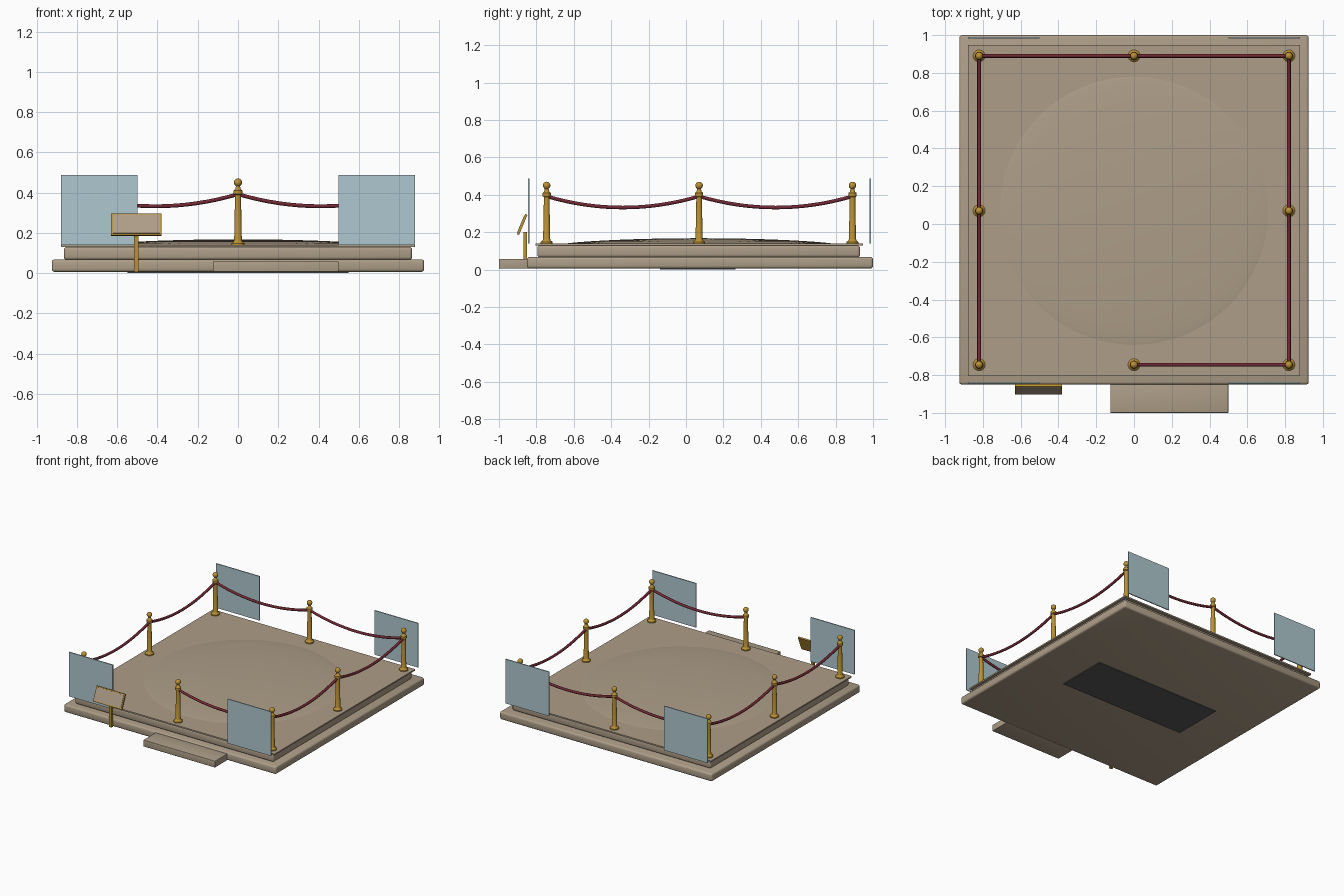
import bpy, bmesh, math
from mathutils import Vector

cube = bpy.data.objects.get("Cube")
if cube:
    bpy.data.objects.remove(cube, do_unlink=True)


def material(name, r, g, b):
    m = bpy.data.materials.new(name)
    m.use_nodes = True
    m.diffuse_color = (r, g, b, 1)
    m.node_tree.nodes["Principled BSDF"].inputs["Base Color"].default_value = (r, g, b, 1)
    return m


stone = material("warm_stone", 0.42, 0.34, 0.245)
gold = material("aged_gold", 0.50, 0.29, 0.035)
velvet = material("red_velvet", 0.17, 0.022, 0.035)
glass = material("pale_blue_glass", 0.43, 0.58, 0.63)
charcoal = material("charcoal", 0.10, 0.10, 0.105)


def finish(name, bm, mat, smooth=True):
    bmesh.ops.recalc_face_normals(bm, faces=bm.faces)
    mesh = bpy.data.meshes.new(name)
    bm.to_mesh(mesh)
    bm.free()
    mesh.materials.append(mat)
    obj = bpy.data.objects.new(name, mesh)
    bpy.context.collection.objects.link(obj)
    if smooth:
        bpy.ops.object.select_all(action='DESELECT')
        obj.select_set(True)
        bpy.context.view_layer.objects.active = obj
        bpy.ops.object.shade_smooth_by_angle(angle=math.radians(40))
    return obj


def box(name, low, high, mat, bevel=0):
    """Box between two corners, with optional rounded edges."""
    low, high = Vector(low), Vector(high)
    bm = bmesh.new()
    bmesh.ops.create_cube(bm, size=1)
    for v in bm.verts:
        v.co = (low + high) / 2 + v.co * (high - low)
    if bevel:
        bmesh.ops.bevel(bm, geom=bm.edges[:], offset=bevel, segments=3,
                        profile=0.5, affect='EDGES')
    return finish(name, bm, mat, bevel > 0)


def lathe(name, profile, centre, mat, steps):
    """Spin a (radius, height) profile around a vertical axis."""
    bm = bmesh.new()
    verts = [bm.verts.new((r, 0, z)) for r, z in profile]
    edges = [bm.edges.new(pair) for pair in zip(verts, verts[1:])]
    bmesh.ops.spin(bm, geom=verts + edges, cent=(0, 0, 0), axis=(0, 0, 1),
                   angle=math.tau, steps=steps, use_duplicate=False)
    bmesh.ops.remove_doubles(bm, verts=bm.verts, dist=0.0003)
    obj = finish(name, bm, mat)
    obj.location = centre
    return obj


# Stepped platform
box("platform_base", (-0.925, -0.85, 0.006), (0.925, 1, 0.068), stone, 0.014)
box("platform_upper_tier", (-0.865, -0.795, 0.066), (0.865, 0.93, 0.13), stone, 0.014)
box("platform_top_plate", (-0.88, -0.805, 0.129), (0.88, 0.947, 0.14), stone)
box("entry_step", (-0.125, -1, 0.006), (0.5, -0.84, 0.058), stone, 0.004)
box("underside_panel", (-0.55, -0.14, 0), (0.55, 0.265, 0.01), charcoal)

# Low mound in the middle of the floor
mound = [(0.72 * math.cos(a), 0.138 + 0.03 * math.sin(a) ** 1.5)
         for a in (math.pi / 2 * i / 12 for i in range(13))]
lathe("floor_mound", mound, (0, 0.07, 0), stone, 64)

# Barrier posts: foot, tapered shaft, collars and ball finial
post_profile = [(0, 0.138), (0.032, 0.138), (0.032, 0.148), (0.022, 0.156),
                (0.019, 0.165), (0.015, 0.375), (0.015, 0.388), (0.022, 0.392),
                (0.022, 0.41), (0.014, 0.416), (0.01, 0.432)]
post_profile += [(0.02 * math.cos(a), 0.45 + 0.02 * math.sin(a))
                 for a in (math.radians(d) for d in range(-50, 91, 20))]
xs, ys = (-0.82, 0, 0.82), (-0.745, 0.07, 0.89)
ring = [(0, 0), (1, 0) + (), (2, 0)]
stops = [(xs[1], ys[0]), (xs[2], ys[0]), (xs[2], ys[1]), (xs[2], ys[2]),
         (xs[1], ys[2]), (xs[0], ys[2]), (xs[0], ys[1]), (xs[0], ys[0])]
for i, (x, y) in enumerate(stops):
    lathe(f"barrier_post_{i + 1}", post_profile, (x, y, 0), gold, 20)


def rope(name, start, end, sag=0.06, radius=0.01, count=16, sides=10):
    """Sagging round rope swept between two posts."""
    a, b = Vector((*start, 0.392)), Vector((*end, 0.392))
    along = (b - a).normalized()
    across = along.cross(Vector((0, 0, 1)))
    bm = bmesh.new()
    loops = []
    for i in range(count + 1):
        t = i / count
        centre = a.lerp(b, t) - Vector((0, 0, sag * 4 * t * (1 - t)))
        slope = -sag * 4 * (1 - 2 * t) / (b - a).length
        up = (Vector((0, 0, 1)) - along * slope).normalized()
        loops.append([bm.verts.new(centre + radius * (
            across * math.cos(k * math.tau / sides) + up * math.sin(k * math.tau / sides)))
            for k in range(sides)])
    for p, q in zip(loops, loops[1:]):
        for k in range(sides):
            n = (k + 1) % sides
            bm.faces.new((p[k], p[n], q[n], q[k]))
    bm.faces.new(loops[0])
    bm.faces.new(loops[-1])
    finish(name, bm, velvet)


# The front right bay stays open as the entrance
for i, (start, end) in enumerate(zip(stops, stops[1:])):
    rope(f"barrier_rope_{i + 1}", start, end)

# Glass screens at the four corners
for side, x in (("left", 0.69), ("right", -0.69)):
    for end, y in (("front", -0.841), ("back", 0.985)):
        box(f"glass_screen_{end}_{side}", (x - 0.19, y - 0.004, 0.14),
            (x + 0.19, y + 0.004, 0.488), glass)

# Information sign on a slim post, leaning back
box("sign_post", (-0.516, -0.868, 0.006), (-0.494, -0.85, 0.2), gold)
tilt = -math.atan2(0.045, 0.108)
for name, w, h, front, back, mat in (("sign_frame", 0.125, 0.058, -0.006, 0.006, gold),
                                     ("sign_face", 0.117, 0.05, -0.009, -0.005, stone)):
    plate = box(name, (-w, front, -h), (w, back, h), mat)
    plate.location = (-0.505, -0.876, 0.241)
    plate.rotation_euler.x = tilt
